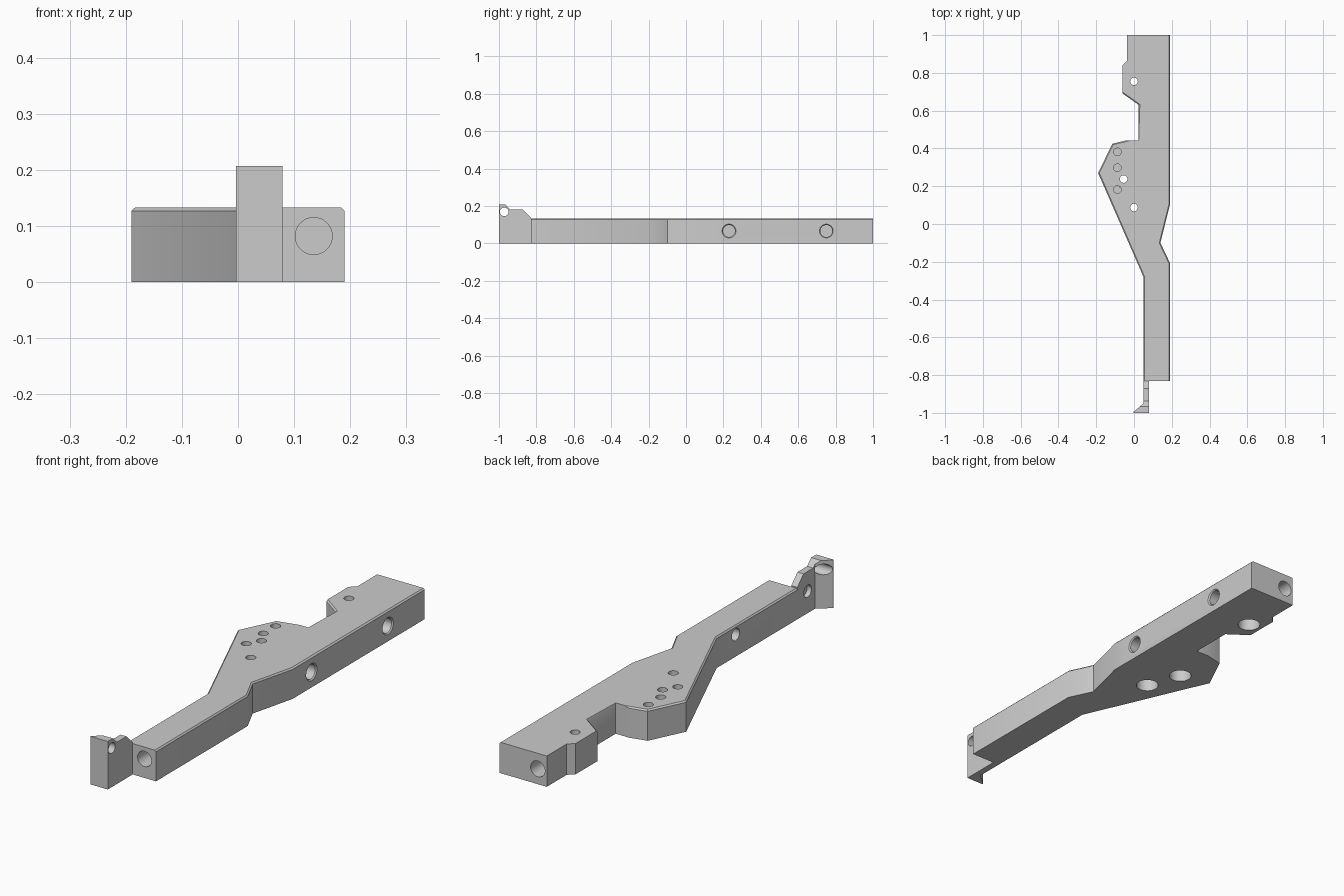
import bpy, bmesh
from mathutils import Vector

if "Cube" in bpy.data.objects:
    bpy.data.objects.remove(bpy.data.objects["Cube"])

grey = bpy.data.materials.new("machined_grey")
grey.use_nodes = True
COLOUR = (0.6, 0.6, 0.6, 1)
grey.diffuse_color = COLOUR
grey.node_tree.nodes["Principled BSDF"].inputs["Base Color"].default_value = COLOUR


def finish(bm, name):
    bmesh.ops.recalc_face_normals(bm, faces=bm.faces)
    mesh = bpy.data.meshes.new(name)
    bm.to_mesh(mesh)
    bm.free()
    mesh.materials.append(grey)
    obj = bpy.data.objects.new(name, mesh)
    bpy.context.collection.objects.link(obj)
    return obj


def extrude(points, offset):
    """Close a 3D outline and sweep it along offset."""
    bm = bmesh.new()
    face = bm.faces.new([bm.verts.new(p) for p in points])
    ext = bmesh.ops.extrude_face_region(bm, geom=[face])
    moved = [v for v in ext["geom"] if isinstance(v, bmesh.types.BMVert)]
    bmesh.ops.translate(bm, verts=moved, vec=offset)
    return bm


def boolean(obj, cutter, operation):
    mod = obj.modifiers.new("cut", 'BOOLEAN')
    mod.operation, mod.solver, mod.object = operation, 'EXACT', cutter
    bpy.context.view_layer.objects.active = obj
    bpy.ops.object.modifier_apply(modifier=mod.name)
    bpy.data.objects.remove(cutter)


def drill(obj, start, direction, radius, depth, mouth=None):
    """Bore a hole at start going along direction; mouth widens its opening."""
    axis = Vector(direction)
    turn = axis.to_track_quat('Z', 'Y').to_matrix().to_4x4()
    cuts = [(radius, radius, -0.01, depth)]
    if mouth:
        cuts.append((mouth, radius, 0, mouth - radius))
    for r1, r2, a, b in cuts:
        bm = bmesh.new()
        bmesh.ops.create_cone(bm, cap_ends=True, segments=32, radius1=r1,
                              radius2=r2, depth=b - a)
        bmesh.ops.translate(bm, verts=bm.verts, vec=(0, 0, (a + b) / 2))
        bmesh.ops.transform(bm, verts=bm.verts, matrix=turn)
        bmesh.ops.translate(bm, verts=bm.verts, vec=start)
        boolean(obj, finish(bm, "drill"), 'DIFFERENCE')


# Main bar with its side wing and rear ear
TOP = 0.133
outline = [(-.036, 1), (.19, 1), (.19, .1), (.14, -.1), (.19, -.205),
           (.19, -.83), (.05, -.83), (.05, -.28), (-.19, .27), (-.115, .425),
           (-.04, .443), (.025, .443), (.025, .63), (-.062, .692),
           (-.062, .84), (-.036, .865)]
bm = extrude([(x, y, 0) for x, y in outline], (0, 0, TOP))


def long_top_edge(e):
    a, b = (v.co for v in e.verts)
    return (min(a.z, b.z) > TOP - .01 and abs(a.y - b.y) > .01
            and not (a.x < 0 and b.x < 0 and max(a.y, b.y) > .7))


bmesh.ops.bevel(bm, geom=[e for e in bm.edges if long_top_edge(e)],
                offset=.006, segments=1, affect='EDGES')
bar = finish(bm, "main_bar")

# Through holes with wide counterbores underneath
for x, y in [(0, .755), (-.055, .238), (0, .087)]:
    drill(bar, (x, y, TOP), (0, 0, -1), .02, TOP + .01)
    drill(bar, (x, y, 0), (0, 0, 1), .046, .085)

# Blind holes in the wing
for y in (.382, .298, .182):
    drill(bar, (-.088, y, TOP), (0, 0, -1), .02, .08)

# Side, front and back holes
for y in (.23, .75):
    drill(bar, (.19, y, .066), (-1, 0, 0), .032, .1, mouth=.037)
drill(bar, (.05, -.41, .095), (1, 0, 0), .026, .07)
drill(bar, (.135, -.83, .082), (0, 1, 0), .033, .2)
drill(bar, (.007, 1, .066), (0, -1, 0), .034, .15)

# Front tab: plan shape trimmed by a stepped side profile
plan = [(.05, -.83), (.079, -.83), (.079, -1), (-.004, -1), (-.002, -.994),
        (.05, -.95)]
tab = finish(extrude([(x, y, 0) for x, y in plan], (0, 0, .3)), "front_tab")
side = [(-1.1, -.1), (-1.1, .207), (-.965, .207), (-.938, .18),
        (-.872, .18), (-.825, TOP), (-.7, TOP), (-.7, -.1)]
boolean(tab, finish(extrude([(-.2, y, z) for y, z in side], (.5, 0, 0)),
                    "tab_profile"), 'INTERSECT')
drill(tab, (-.05, -.972, .168), (1, 0, 0), .023, .2)
drill(tab, (.05, -.9, .095), (1, 0, 0), .026, .02)

# Smooth the bores, keep edges sharp
for obj in (bar, tab):
    bpy.ops.object.select_all(action='DESELECT')
    obj.select_set(True)
    bpy.context.view_layer.objects.active = obj
    bpy.ops.object.shade_smooth_by_angle(angle=.5)
